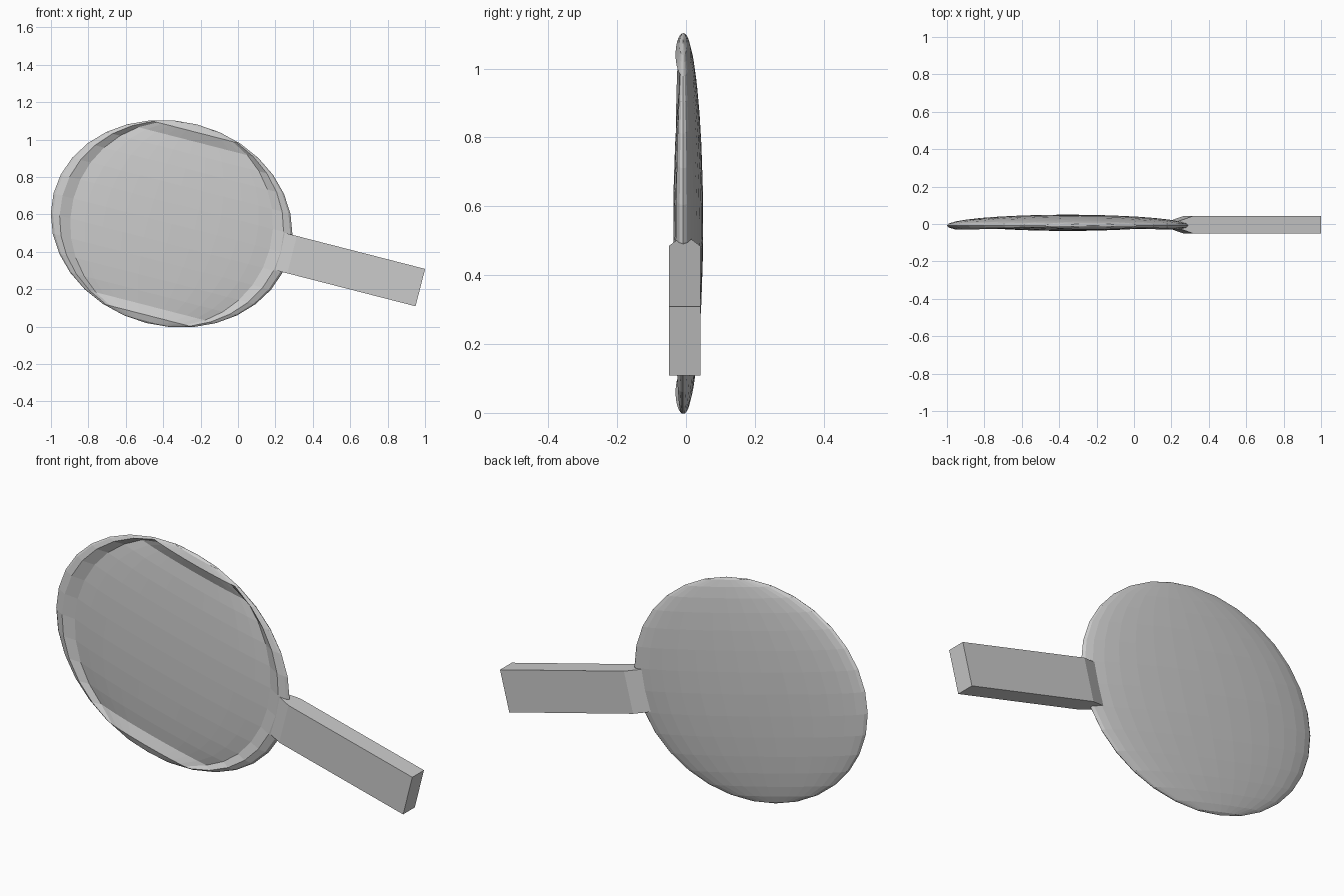
import bpy, bmesh, math
from mathutils import Matrix

if "Cube" in bpy.data.objects:
    bpy.data.objects.remove(bpy.data.objects["Cube"])

TILT = math.radians(14.4)
A, B, T, Y0 = 0.652, 0.548, 0.058, -0.008   # head half sizes, half thickness, mid plane
SINK = 0.029                                # how far the front face is pushed back
# local frame: x along the handle, y depth, z across; then tilted and placed
PLACE = Matrix.Translation((-0.355, 0, 0.55)) @ Matrix.Rotation(TILT, 4, 'Y')


def finish(name, bm):
    bmesh.ops.recalc_face_normals(bm, faces=bm.faces)
    bm.transform(PLACE)
    me = bpy.data.meshes.new(name)
    bm.to_mesh(me)
    bm.free()
    ob = bpy.data.objects.new(name, me)
    bpy.context.collection.objects.link(ob)


# Head: flattened sphere whose front face is sunk inside a raised rim
bm = bmesh.new()
bmesh.ops.create_uvsphere(bm, u_segments=32, v_segments=16, radius=1)
for v in bm.verts:
    x, y, z = v.co
    lat = math.degrees(math.asin(max(-1, min(1, z))))
    lon = math.degrees(math.atan2(-y, x))
    sunk = abs(lat) < 60 and 28 < lon < 152
    v.co = (x * A, Y0 + y * T + (SINK if sunk else 0), z * B)
finish("dished_head", bm)

# Straight handle with a thinned neck
bm = bmesh.new()
W = 0.103
sections = [(0.575, 0.016), (0.665, 0.046), (1.373, 0.046)]
loops = [[bm.verts.new((u, -0.004 + sy * h, sv * W))
          for sy, sv in ((-1, -1), (1, -1), (1, 1), (-1, 1))]
         for u, h in sections]
for a, b in zip(loops, loops[1:]):
    for i in range(4):
        j = (i + 1) % 4
        bm.faces.new((a[i], a[j], b[j], b[i]))
bm.faces.new(loops[0])
bm.faces.new(loops[-1])
finish("handle", bm)
